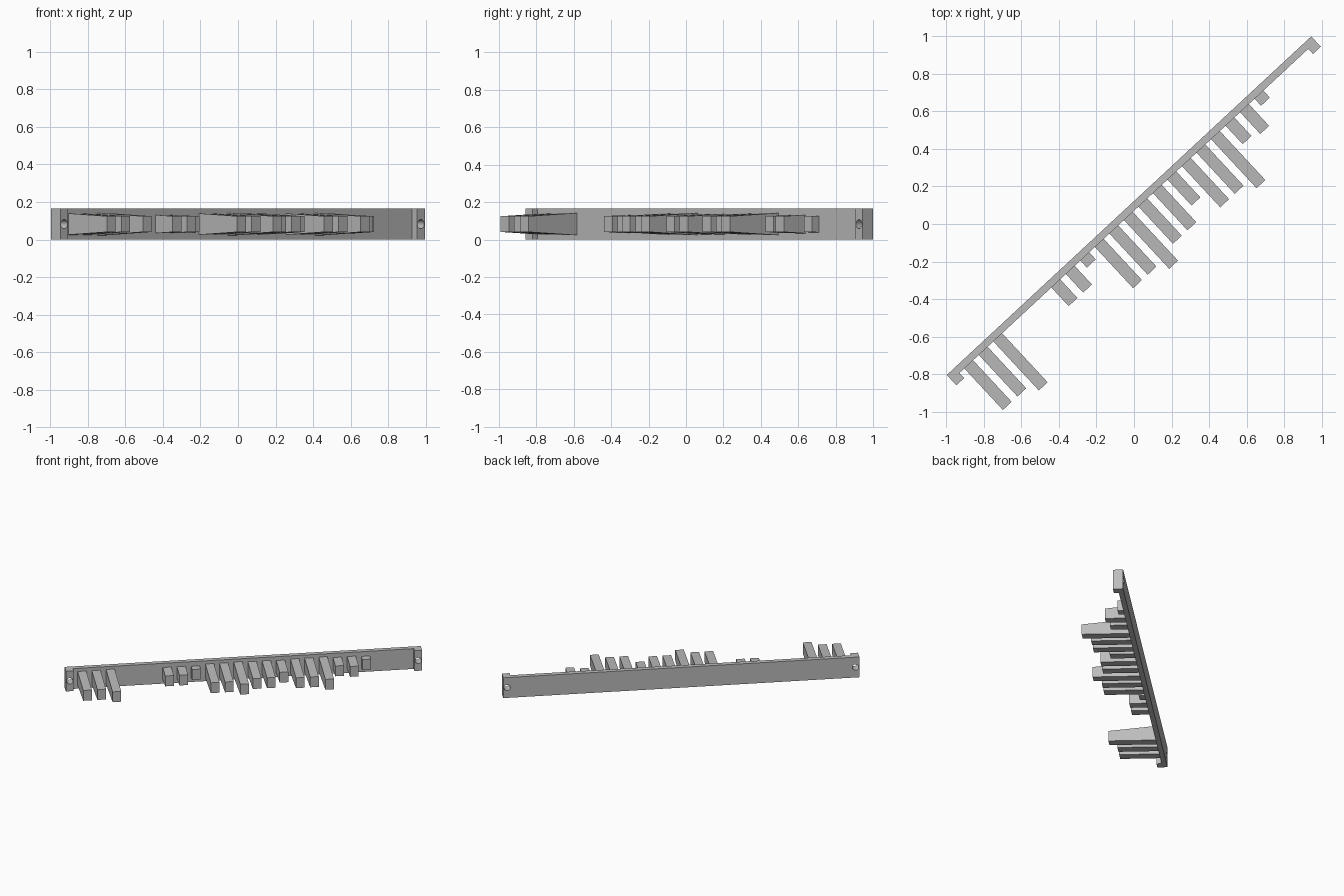
import bpy, bmesh
from math import atan2, radians
from mathutils import Matrix, Vector

if "Cube" in bpy.data.objects:
    bpy.data.objects.remove(bpy.data.objects["Cube"], do_unlink=True)

LENGTH, HEIGHT = 2.649, 0.165
PLATE, PAD, PAD_LEN = 0.038, 0.075, 0.057
MID = HEIGHT / 2
PITCH, FIRST = 0.1055, 0.124
TOOTH_W, TIP_H, DRAFT = 0.064, 0.084, 0.05

# Local frame: x runs along the bar, -y points out along the teeth
FRAME = Matrix.Translation((-0.997, -0.804, 0)) @ Matrix.Rotation(atan2(0.681, 0.733), 4, 'Z')

grey = bpy.data.materials.new("mid_grey")
grey.use_nodes = True
grey.diffuse_color = (0.5, 0.5, 0.5, 1)
grey.node_tree.nodes["Principled BSDF"].inputs["Base Color"].default_value = (0.5, 0.5, 0.5, 1)


def add_object(name, bm):
    bmesh.ops.recalc_face_normals(bm, faces=bm.faces)
    mesh = bpy.data.meshes.new(name)
    bm.to_mesh(mesh)
    bm.free()
    mesh.materials.append(grey)
    obj = bpy.data.objects.new(name, mesh)
    bpy.context.collection.objects.link(obj)
    obj.matrix_world = FRAME
    return obj


def add_tooth(name, s, depth):
    """Square-ended bar whose height tapers towards the tip."""
    bm = bmesh.new()
    bmesh.ops.create_cube(bm, size=1)
    start = PLATE - 0.005
    base_h = TIP_H + 2 * DRAFT * (depth - PLATE)
    for v in bm.verts:
        at_tip = v.co.y < 0
        v.co = Vector((s + v.co.x * TOOTH_W,
                       -depth if at_tip else -start,
                       MID + v.co.z * (TIP_H if at_tip else base_h)))
    return add_object(name, bm)


# Back plate with a raised pad at each end, from one extruded outline
outline = [(0, 0), (0, PAD), (PAD_LEN, PAD), (PAD_LEN, PLATE),
           (LENGTH - PAD_LEN, PLATE), (LENGTH - PAD_LEN, PAD), (LENGTH, PAD), (LENGTH, 0)]
bm = bmesh.new()
face = bm.faces.new([bm.verts.new((s, -d, 0)) for s, d in outline])
up = bmesh.ops.extrude_face_region(bm, geom=[face])
bmesh.ops.translate(bm, vec=(0, 0, HEIGHT),
                    verts=[g for g in up["geom"] if isinstance(g, bmesh.types.BMVert)])
back_plate = add_object("back_plate", bm)

# Screw holes through both pads
bm = bmesh.new()
for s in (PAD_LEN / 2, LENGTH - PAD_LEN / 2):
    bmesh.ops.create_cone(bm, cap_ends=True, segments=24, radius1=0.024, radius2=0.024, depth=0.3,
                          matrix=Matrix.Translation((s, 0, MID)) @ Matrix.Rotation(radians(90), 4, 'X'))
cutter = add_object("hole_cutter", bm)
cutter.hide_render = True
mod = back_plate.modifiers.new("screw_holes", 'BOOLEAN')
mod.operation, mod.solver, mod.object = 'DIFFERENCE', 'EXACT', cutter
bpy.context.view_layer.update()
bpy.context.view_layer.objects.active = back_plate
back_plate.select_set(True)
bpy.ops.object.modifier_apply(modifier=mod.name)
bpy.data.objects.remove(cutter, do_unlink=True)
bpy.ops.object.shade_smooth_by_angle(angle=radians(30))

# Teeth in evenly spaced slots: first slot of each run, then the depths
runs = [(0, [0.34, 0.34, 0.394]),
        (6, [0.173, 0.173, 0.089]),
        (9, [0.337, 0.337, 0.392, 0.308, 0.308, 0.226]),
        (15, [0.337, 0.337, 0.394, 0.172, 0.196, 0.089])]
for first, depths in runs:
    for i, depth in enumerate(depths):
        slot = first + i
        add_tooth(f"tooth_{slot + 1}", FIRST + slot * PITCH, depth)
